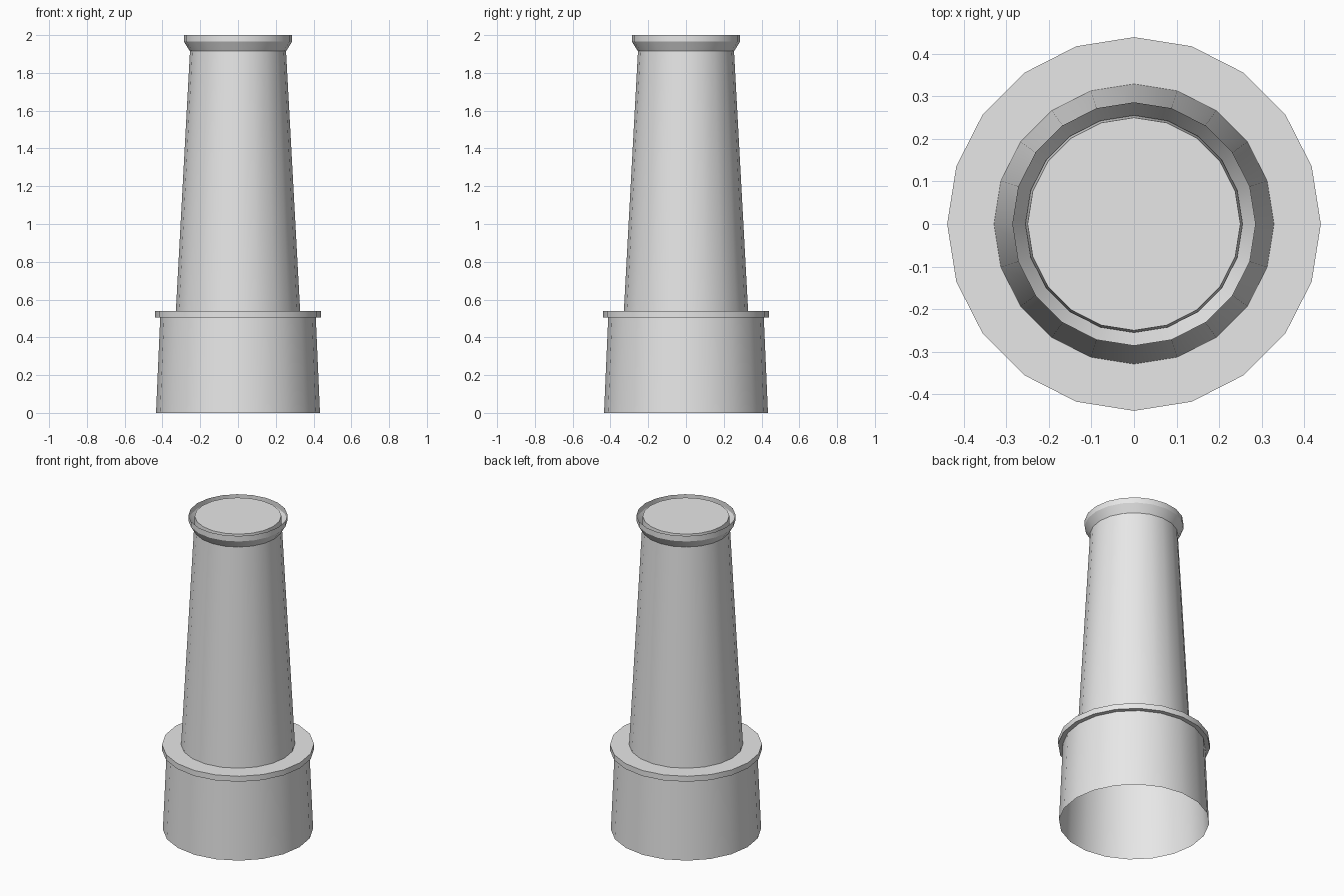
import bpy, bmesh, math

old = bpy.data.objects.get("Cube")
if old:
    bpy.data.objects.remove(old, do_unlink=True)

SIDES = 20

grey = bpy.data.materials.new("light_grey")
grey.use_nodes = True
grey.diffuse_color = (0.8, 0.8, 0.8, 1)
grey.node_tree.nodes["Principled BSDF"].inputs["Base Color"].default_value = grey.diffuse_color


def lathe(name, profile, cap_top=False):
    """Turn (radius, z) points around the z axis into an open shell."""
    bm = bmesh.new()
    rings = []
    for r, z in profile:
        rings.append([bm.verts.new((r * math.cos(a), r * math.sin(a), z))
                      for a in (math.tau * i / SIDES for i in range(SIDES))])
    for low, high in zip(rings, rings[1:]):
        for i in range(SIDES):
            j = (i + 1) % SIDES
            bm.faces.new((low[i], low[j], high[j], high[i]))
    if cap_top:
        bm.faces.new(rings[-1])
    mesh = bpy.data.meshes.new(name)
    bm.to_mesh(mesh)
    bm.free()
    mesh.materials.append(grey)
    obj = bpy.data.objects.new(name, mesh)
    bpy.context.collection.objects.link(obj)
    bpy.ops.object.select_all(action='DESELECT')
    obj.select_set(True)
    bpy.context.view_layer.objects.active = obj
    bpy.ops.object.shade_smooth_by_angle(angle=math.radians(30))
    return obj


# Base, open underneath, with the flat collar on top of it
lathe("base_and_collar", [(0.434, 0), (0.412, 0.505), (0.439, 0.505),
                          (0.439, 0.54), (0.329, 0.54)])

# Tapered stack with a closed top
lathe("stack", [(0.329, 0.54), (0.25, 1.995)], cap_top=True)

# Thin flared lip around the top of the stack
lathe("flared_lip", [(0.255, 1.915), (0.286, 1.965), (0.286, 2.0)])
